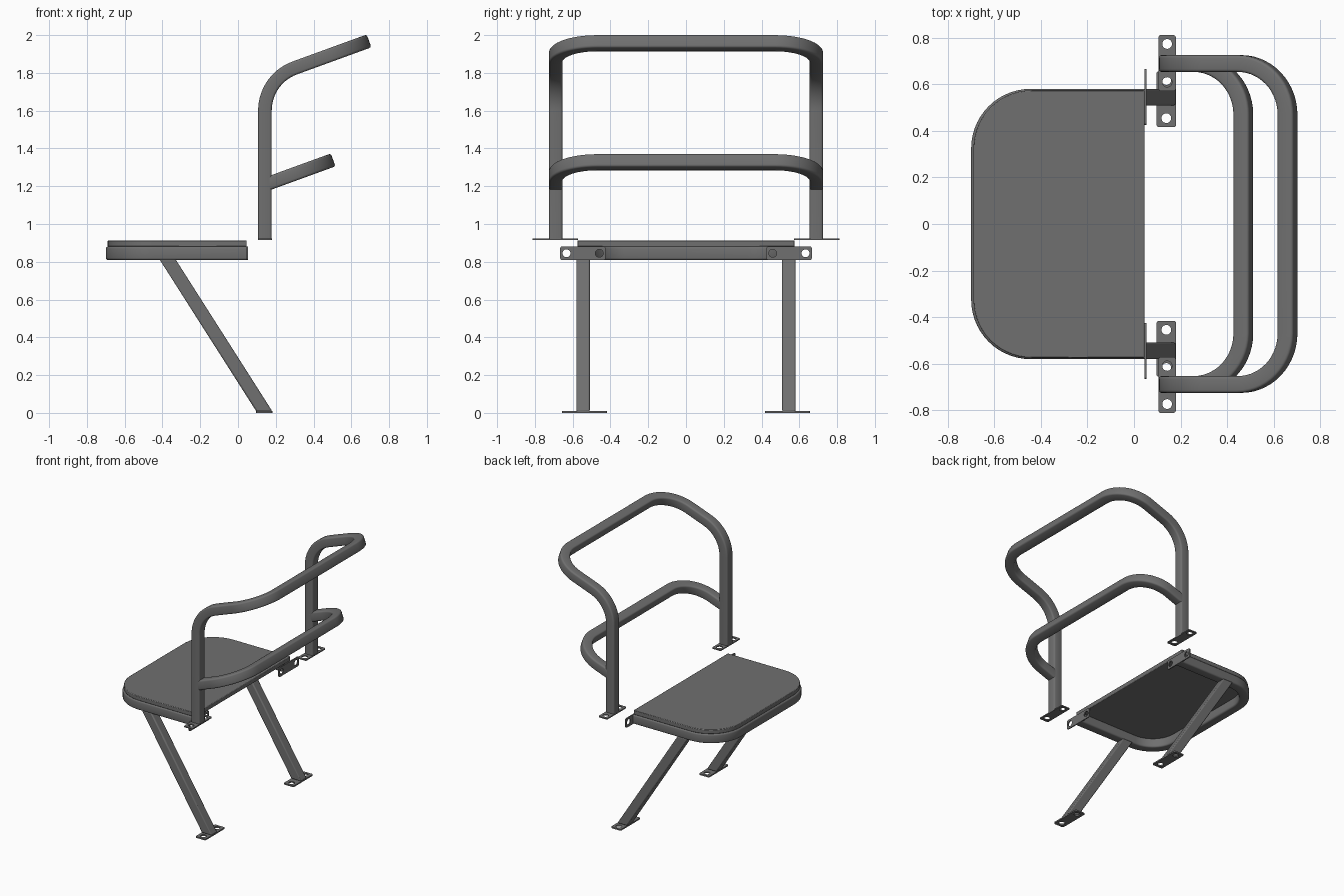
import bpy, bmesh, math
from mathutils import Vector

if "Cube" in bpy.data.objects:
    bpy.data.objects.remove(bpy.data.objects["Cube"])

steel = bpy.data.materials.new("dark grey steel")
steel.diffuse_color = (0.16, 0.16, 0.16, 1)
steel.use_nodes = True
steel.node_tree.nodes["Principled BSDF"].inputs["Base Color"].default_value = steel.diffuse_color


def finish(name, bm):
    bmesh.ops.recalc_face_normals(bm, faces=bm.faces)
    me = bpy.data.meshes.new(name)
    bm.to_mesh(me)
    bm.free()
    for p in me.polygons:
        p.use_smooth = True
    me.set_sharp_from_angle(angle=math.radians(35))
    me.materials.append(steel)
    ob = bpy.data.objects.new(name, me)
    bpy.context.collection.objects.link(ob)
    return ob


def fillet(pts, radii, seg=14, closed=False):
    """Polyline through pts with its corners rounded by the given radii."""
    pts = [Vector(p) for p in pts]
    out, n = [], len(pts)
    for i, (p, r) in enumerate(zip(pts, radii)):
        if r == 0 or (not closed and i in (0, n - 1)):
            out.append(p)
            continue
        a = (pts[i - 1] - p).normalized()
        b = (pts[(i + 1) % n] - p).normalized()
        half = a.angle(b) / 2
        c = p + (a + b).normalized() * (r / math.sin(half))
        u = p + a * (r / math.tan(half)) - c
        w = p + b * (r / math.tan(half)) - c
        ang = u.angle(w)
        for k in range(seg + 1):
            t = k / seg
            out.append(c + (u * math.sin((1 - t) * ang) + w * math.sin(t * ang)) / math.sin(ang))
    return out


def tube(name, path, normal, w=0.072, round_=0.012):
    """Rounded square section swept along the path."""
    h = w / 2
    sec = fillet([(h, h, 0), (-h, h, 0), (-h, -h, 0), (h, -h, 0)], [round_] * 4, 3, True)
    bm = bmesh.new()
    n, prev_t, prev = Vector(normal), None, None
    for i, p in enumerate(path):
        t = (path[min(i + 1, len(path) - 1)] - path[max(i - 1, 0)]).normalized()
        if prev_t:
            n = prev_t.rotation_difference(t) @ n
        n = (n - t * n.dot(t)).normalized()
        b = t.cross(n)
        ring = [bm.verts.new(p + n * s.x + b * s.y) for s in sec]
        if prev:
            for k in range(len(ring)):
                j = (k + 1) % len(ring)
                bm.faces.new((prev[k], prev[j], ring[j], ring[k]))
        else:
            bm.faces.new(ring)
        prev, prev_t = ring, t
    bm.faces.new(prev)
    return finish(name, bm)


def prism(name, outline, depth):
    """Extrude a flat outline along the vector depth."""
    bm = bmesh.new()
    f = bm.faces.new([bm.verts.new(p) for p in outline])
    r = bmesh.ops.extrude_face_region(bm, geom=[f])
    bmesh.ops.translate(bm, vec=depth, verts=[v for v in r["geom"] if isinstance(v, bmesh.types.BMVert)])
    return finish(name, bm)


def plate(name, loc, rot=(0, 0, 0), lx=0.075, ly=0.24, th=0.01, gap=0.082):
    """Mounting plate with two bolt holes, centred on loc."""
    cu = bpy.data.curves.new(name, 'CURVE')
    cu.dimensions, cu.fill_mode, cu.extrude = '2D', 'BOTH', th / 2
    x, y = lx / 2, ly / 2
    loops = [fillet([(x, y, 0), (-x, y, 0), (-x, -y, 0), (x, -y, 0)], [0.01] * 4, 4, True)]
    for s in (-1, 1):
        loops.append([Vector((0.021 * math.cos(a * math.pi / 12), s * gap + 0.021 * math.sin(a * math.pi / 12), 0))
                      for a in range(24)])
    for lp in loops:
        sp = cu.splines.new('POLY')
        sp.points.add(len(lp) - 1)
        for q, v in zip(sp.points, lp):
            q.co = (*v, 1)
        sp.use_cyclic_u = True
    tmp = bpy.data.objects.new(name + "_outline", cu)
    bpy.context.collection.objects.link(tmp)
    me = bpy.data.meshes.new_from_object(tmp.evaluated_get(bpy.context.evaluated_depsgraph_get()))
    bm = bmesh.new()
    bm.from_mesh(me)
    bmesh.ops.remove_doubles(bm, verts=bm.verts, dist=1e-5)
    bpy.data.objects.remove(tmp)
    bpy.data.meshes.remove(me)
    ob = finish(name, bm)
    ob.location, ob.rotation_euler = loc, rot


# Back and arm rail: two posts bending into a tilted loop
Y, PX, S = 0.69, 0.1425, math.tan(math.radians(20))
ex, ez = 0.66, 1.957
zc = ez - (ex - PX) * S
tube("back_rail", fillet(
    [(PX, -Y, 0.92), (PX, -Y, zc), (ex, -Y, ez), (ex, Y, ez), (PX, Y, zc), (PX, Y, 0.92)],
    [0, 0.24, 0.22, 0.22, 0.24, 0]), (0, 1, 0))

# Lower rail between the posts
ex, ez = 0.47, 1.327
zs = ez - (ex - 0.16) * S
tube("lower_rail", fillet(
    [(0.16, -Y, zs), (ex, -Y, ez), (ex, Y, ez), (0.16, Y, zs)],
    [0, 0.22, 0.22, 0]), (0, 1, 0))

# Seat frame: U-shaped tube open at the back
tube("seat_frame", fillet(
    [(0.045, -0.545, 0.845), (-0.664, -0.545, 0.845), (-0.664, 0.545, 0.845), (0.045, 0.545, 0.845)],
    [0, 0.22, 0.22, 0]), (0, 1, 0))

# Seat panel with softened edge
seat = prism("seat_panel", fillet(
    [(0.045, -0.575, 0.88), (0.045, 0.575, 0.88), (-0.69, 0.575, 0.88), (-0.69, -0.575, 0.88)],
    [0, 0, 0.25, 0.25], 14, True), (0, 0, 0.033))
bev = seat.modifiers.new("soft_edge", 'BEVEL')
bev.width, bev.segments, bev.limit_method = 0.004, 2, 'ANGLE'

for s, side in ((-1, "front"), (1, "back")):
    # Slanted leg, cut level at both ends
    y = s * 0.545
    leg = prism(side + "_leg", [(0.097, y - 0.036, 0.008), (0.182, y - 0.036, 0.008),
                                (-0.332, y - 0.036, 0.815), (-0.417, y - 0.036, 0.815)], (0, 0.072, 0))
    b = leg.modifiers.new("rounded_edge", 'BEVEL')
    b.width, b.segments, b.limit_method = 0.008, 2, 'ANGLE'
    # Foot, post and wall plates
    plate(side + "_foot_plate", (0.139, s * 0.537, 0.005), lx=0.085)
    plate(side + "_post_plate", (PX, s * 0.692, 0.918), th=0.008)
    plate(side + "_wall_bracket", (0.049, s * 0.546, 0.845), (0, math.pi / 2, 0), lx=0.072, th=0.008, gap=0.087)
